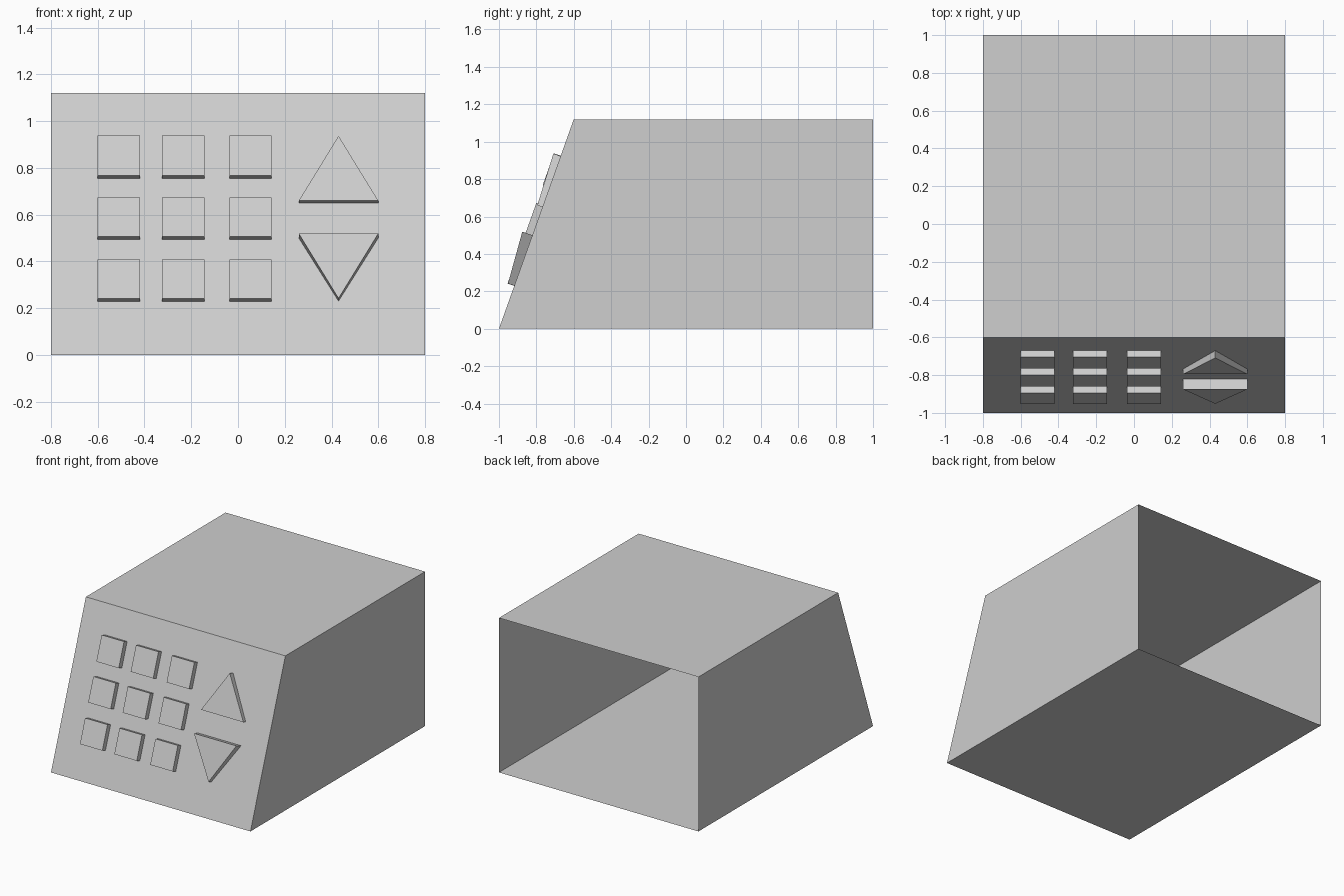
import bpy
import bmesh
from mathutils import Vector

cube = bpy.data.objects.get("Cube")
if cube:
    bpy.data.objects.remove(cube, do_unlink=True)

# One plain grey for everything
GREY = (0.62, 0.62, 0.62, 1)
grey = bpy.data.materials.new("plain grey")
grey.use_nodes = True
grey.diffuse_color = GREY
grey.node_tree.nodes["Principled BSDF"].inputs["Base Color"].default_value = GREY

HALF_W, HEIGHT = 0.8, 1.12
FRONT_BOTTOM, FRONT_TOP, BACK = -1.0, -0.6, 1.0
SLOPE = (FRONT_TOP - FRONT_BOTTOM) / HEIGHT
NORMAL = Vector((0, -1, SLOPE)).normalized()


def finish(name, bm):
    mesh = bpy.data.meshes.new(name)
    bm.to_mesh(mesh)
    bm.free()
    mesh.materials.append(grey)
    obj = bpy.data.objects.new(name, mesh)
    bpy.context.collection.objects.link(obj)
    return obj


def on_panel(x, z, depth=0.0):
    """Point on the sloping front, raised along its normal."""
    return Vector((x, FRONT_BOTTOM + SLOPE * z, z)) + NORMAL * depth


def button(name, outline):
    """Raised button from (x, z, depth) corners; its back is the panel."""
    bm = bmesh.new()
    base = [bm.verts.new(on_panel(x, z)) for x, z, d in outline]
    cap = [bm.verts.new(on_panel(x, z, d)) for x, z, d in outline]
    bm.faces.new(cap)
    for i in range(len(outline)):
        j = (i + 1) % len(outline)
        bm.faces.new((base[i], base[j], cap[j], cap[i]))
    bmesh.ops.recalc_face_normals(bm, faces=bm.faces)
    # Keep the cap facing outward on the open shell
    bm.faces.ensure_lookup_table()
    if bm.faces[0].normal.dot(NORMAL) < 0:
        bmesh.ops.reverse_faces(bm, faces=bm.faces)
    return finish(name, bm)


# Thin housing: side profile swept across the width, open at the back
bm = bmesh.new()
profile = [(FRONT_BOTTOM, 0), (BACK, 0), (BACK, HEIGHT), (FRONT_TOP, HEIGHT)]
side = bm.faces.new([bm.verts.new((HALF_W, y, z)) for y, z in profile])
swept = bmesh.ops.extrude_face_region(bm, geom=[side], use_keep_orig=True)
moved = [v for v in swept["geom"] if isinstance(v, bmesh.types.BMVert)]
bmesh.ops.translate(bm, verts=moved, vec=(-2 * HALF_W, 0, 0))
bmesh.ops.recalc_face_normals(bm, faces=bm.faces)
open_back = [f for f in bm.faces if f.calc_center_median().y > BACK - 0.01]
bmesh.ops.delete(bm, geom=open_back, context="FACES_ONLY")
finish("housing", bm)

# Three by three keypad
for row, (low, high) in enumerate([(0.755, 0.925), (0.494, 0.66), (0.229, 0.395)]):
    for col, x in enumerate([-0.51, -0.234, 0.054]):
        button(f"key_{row + 1}_{col + 1}",
               [(x - 0.09, low, 0.038), (x + 0.09, low, 0.038),
                (x + 0.09, high, 0.038), (x - 0.09, high, 0.038)])

# Up and down triangles
button("up_button", [(0.26, 0.65, 0.029), (0.6, 0.65, 0.029), (0.43, 0.923, 0.041)])
button("down_button", [(0.43, 0.23, 0.036), (0.6, 0.5, 0.057), (0.26, 0.5, 0.057)])
